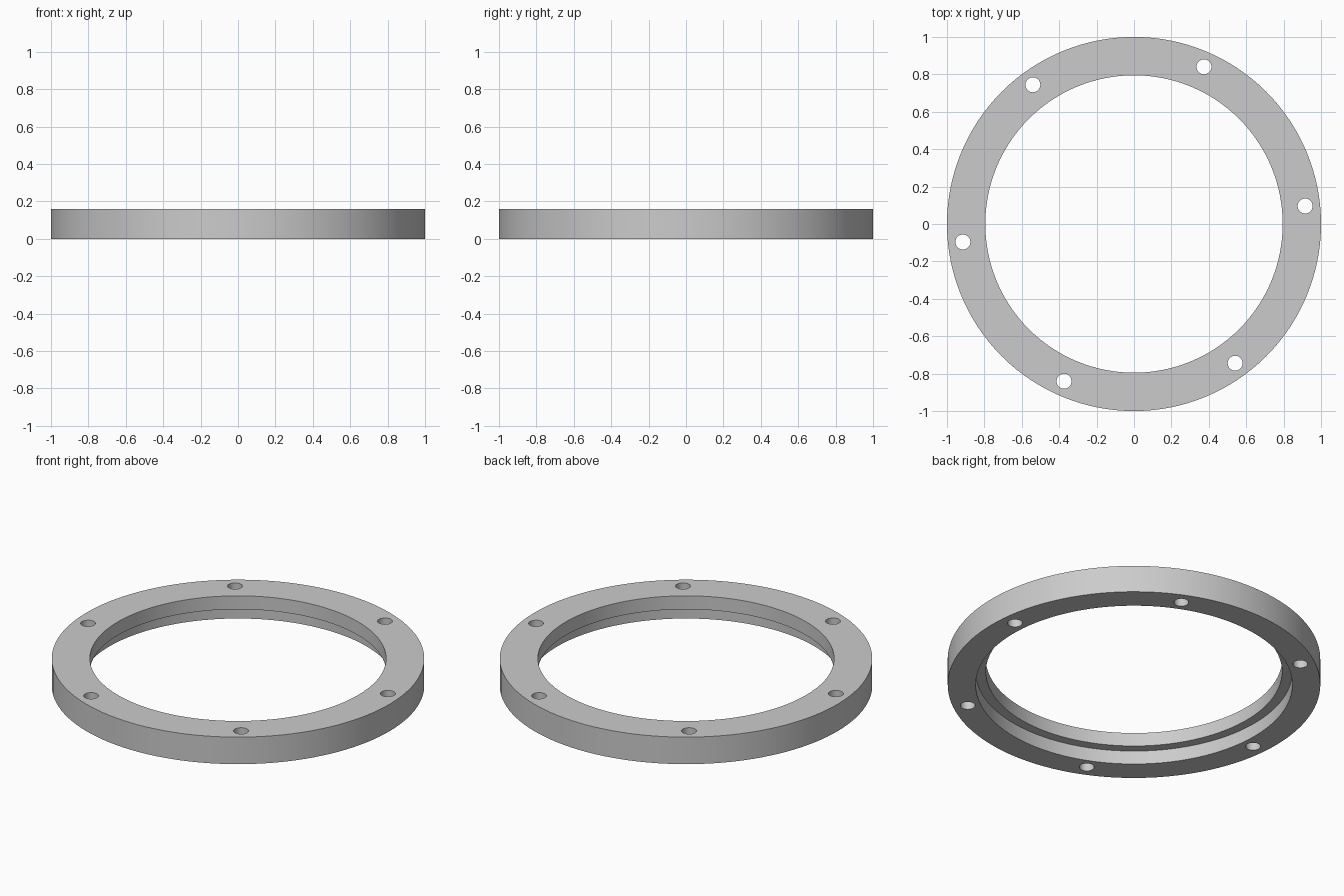
import bpy, bmesh
from math import radians, pi, cos, sin
from mathutils import Matrix, Vector

OUTER, BORE, RECESS = 1.0, 0.795, 0.85
HEIGHT, LEDGE = 0.16, 0.08
HOLE_CIRCLE, HOLE_RADIUS, HOLES = 0.92, 0.04, 6

default = bpy.data.objects.get("Cube")
if default:
    bpy.data.objects.remove(default, do_unlink=True)

# Plain grey metal
grey = bpy.data.materials.new("grey_metal")
grey.use_nodes = True
colour = (0.6, 0.6, 0.6, 1)
grey.diffuse_color = colour
grey.node_tree.nodes["Principled BSDF"].inputs["Base Color"].default_value = colour


def add_object(name, bm):
    bmesh.ops.recalc_face_normals(bm, faces=bm.faces)
    mesh = bpy.data.meshes.new(name)
    bm.to_mesh(mesh)
    bm.free()
    mesh.materials.append(grey)
    obj = bpy.data.objects.new(name, mesh)
    bpy.context.collection.objects.link(obj)
    return obj


# Ring: stepped cross-section turned about the vertical axis
bm = bmesh.new()
profile = [(RECESS, 0), (OUTER, 0), (OUTER, HEIGHT),
           (BORE, HEIGHT), (BORE, LEDGE), (RECESS, LEDGE)]
verts = [bm.verts.new((r, 0, z)) for r, z in profile]
edges = [bm.edges.new((v, verts[i - 1])) for i, v in enumerate(verts)]
bmesh.ops.spin(bm, geom=verts + edges, cent=(0, 0, 0), axis=(0, 0, 1),
               angle=2 * pi, steps=128, use_merge=True)
bmesh.ops.remove_doubles(bm, verts=bm.verts, dist=1e-5)
ring = add_object("flange_ring", bm)

# Bolt hole cutters, evenly spaced
bm = bmesh.new()
for i in range(HOLES):
    a = radians(6) + i * 2 * pi / HOLES
    centre = Vector((HOLE_CIRCLE * cos(a), HOLE_CIRCLE * sin(a), HEIGHT / 2))
    bmesh.ops.create_cone(bm, cap_ends=True, segments=32, radius1=HOLE_RADIUS,
                          radius2=HOLE_RADIUS, depth=HEIGHT * 2,
                          matrix=Matrix.Translation(centre))
cutter = add_object("bolt_hole_cutter", bm)
cutter.hide_render = True

# Drill the holes through the ring
drill = ring.modifiers.new("bolt_holes", "BOOLEAN")
drill.operation = "DIFFERENCE"
drill.solver = "EXACT"
drill.object = cutter
bpy.ops.object.select_all(action="DESELECT")
ring.select_set(True)
bpy.context.view_layer.objects.active = ring
bpy.ops.object.modifier_apply(modifier=drill.name)
bpy.data.objects.remove(cutter, do_unlink=True)

# Smooth round walls with crisp rims
bpy.ops.object.shade_smooth_by_angle(angle=radians(30))
